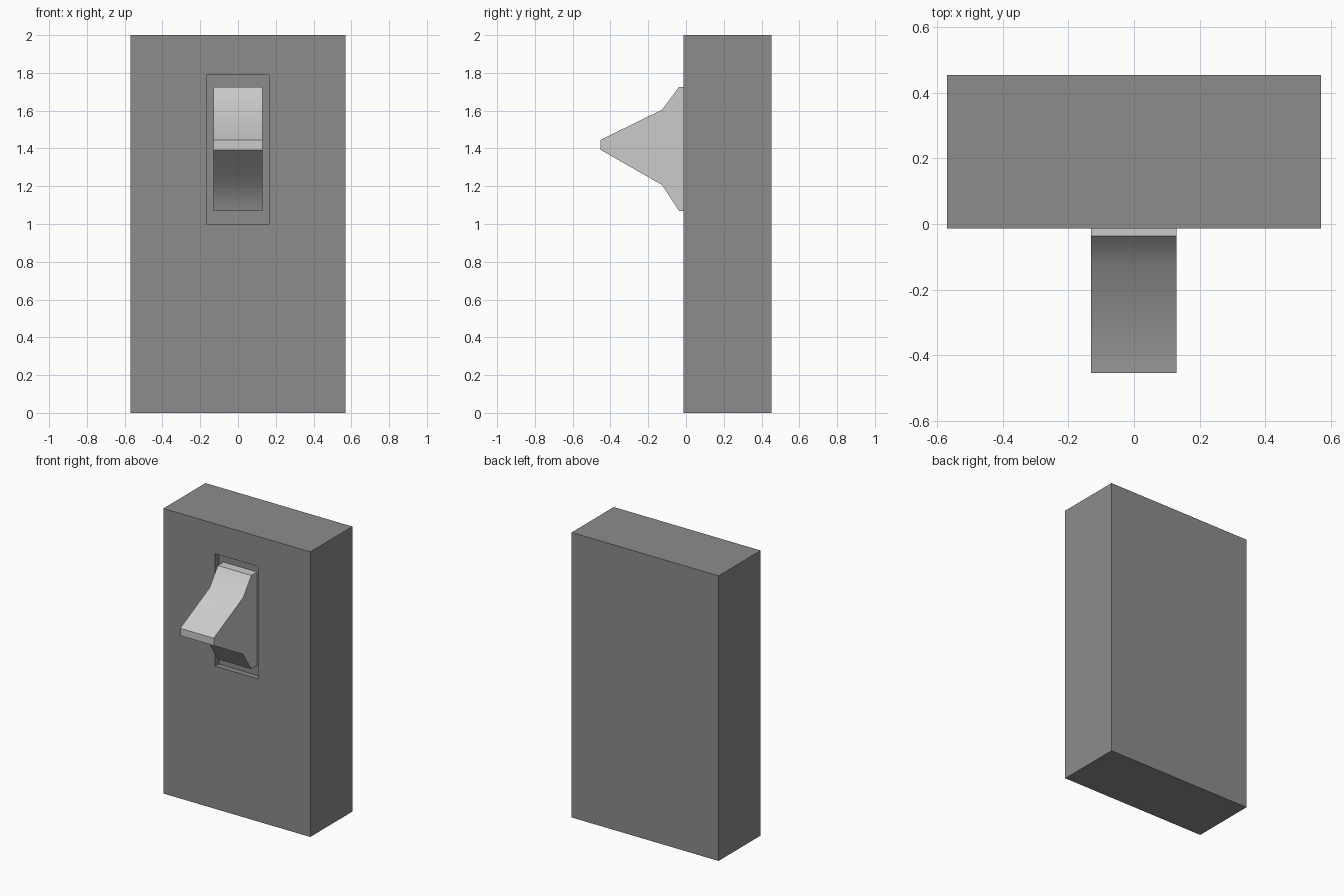
import bpy, bmesh, math

if "Cube" in bpy.data.objects:
    bpy.data.objects.remove(bpy.data.objects["Cube"])


def extrude_x(name, profile, x0, x1):
    """Solid from a (y, z) outline swept along x."""
    bm = bmesh.new()
    face = bm.faces.new([bm.verts.new((x0, y, z)) for y, z in profile])
    ext = bmesh.ops.extrude_face_region(bm, geom=[face])["geom"]
    verts = [g for g in ext if isinstance(g, bmesh.types.BMVert)]
    bmesh.ops.translate(bm, verts=verts, vec=(x1 - x0, 0, 0))
    bmesh.ops.recalc_face_normals(bm, faces=bm.faces[:])
    mesh = bpy.data.meshes.new(name)
    bm.to_mesh(mesh)
    bm.free()
    obj = bpy.data.objects.new(name, mesh)
    bpy.context.collection.objects.link(obj)
    return obj


def rect(y0, y1, z0, z1):
    return [(y0, z0), (y1, z0), (y1, z1), (y0, z1)]


FRONT, FLOOR = -0.013, 0.027

# dark wall box with a shallow slot in its front
box = extrude_x("switch_box", rect(FRONT, 0.453, 0, 2), -0.57, 0.57)
cutter = extrude_x("slot_cutter", rect(-0.1, FLOOR, 1.001, 1.79), -0.168, 0.165)
cutter.hide_render = True
cut = box.modifiers.new("slot", "BOOLEAN")
cut.operation = "DIFFERENCE"
cut.solver = "EXACT"
cut.object = cutter
bpy.context.view_layer.objects.active = box
bpy.ops.object.modifier_apply(modifier=cut.name)
bpy.data.objects.remove(cutter, do_unlink=True)
dark = bpy.data.materials.new("dark_grey")
dark.diffuse_color = (0.265, 0.265, 0.265, 1)
dark.use_nodes = True
dark.node_tree.nodes["Principled BSDF"].inputs["Base Color"].default_value = dark.diffuse_color
box.data.materials.clear()
box.data.materials.append(dark)

# lever, flared at the base and seated on the slot floor
lever = extrude_x("lever", [
    (FLOOR, 1.726), (-0.037, 1.726), (-0.127, 1.605), (-0.453, 1.445),
    (-0.453, 1.393), (-0.127, 1.207), (-0.037, 1.069), (FLOOR, 1.069)],
    -0.131, 0.129)
bpy.ops.object.select_all(action="DESELECT")
lever.select_set(True)
bpy.context.view_layer.objects.active = lever
bpy.ops.object.shade_smooth_by_angle(angle=math.radians(32))
